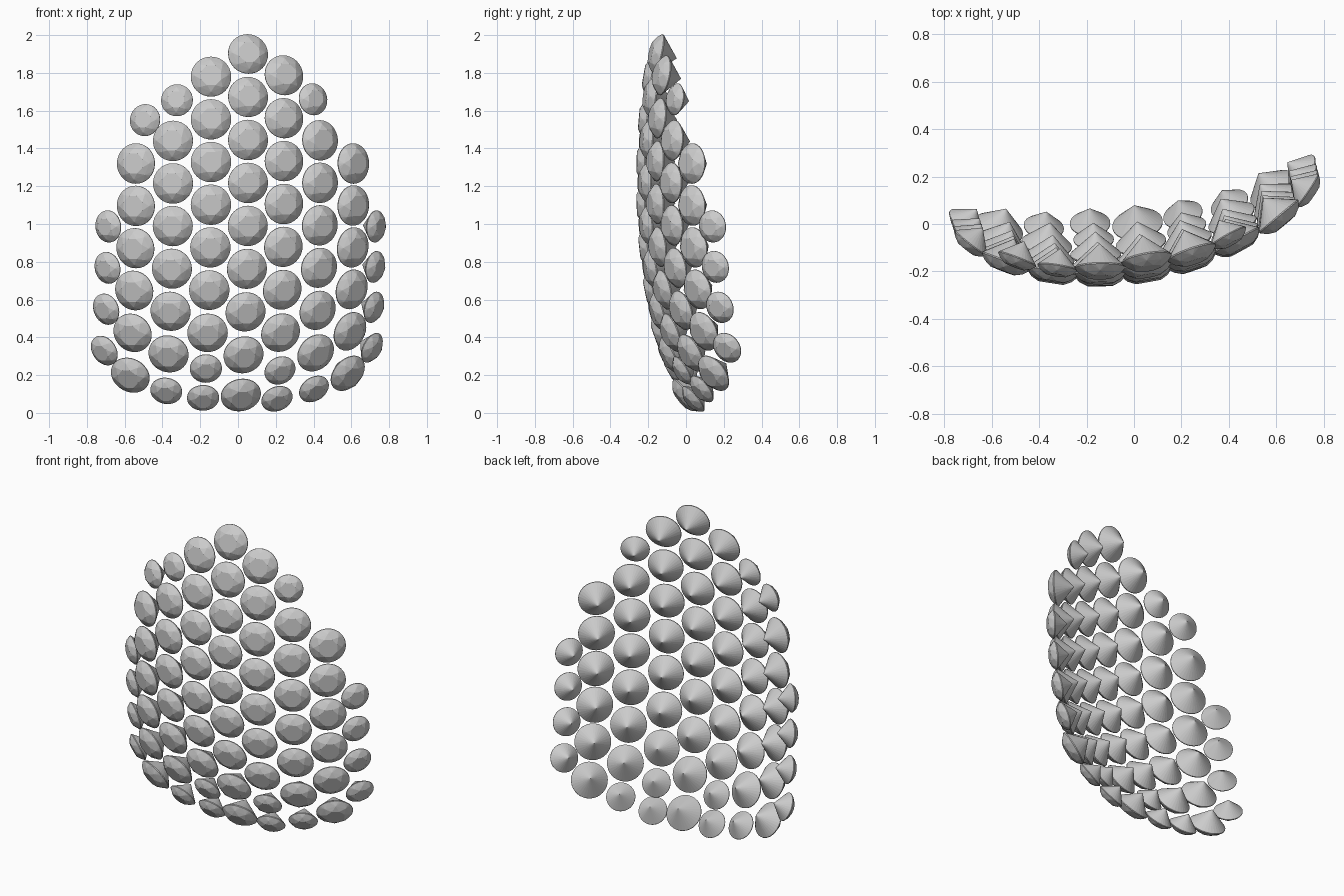
import bpy, bmesh, math
from mathutils import Vector, Matrix

if "Cube" in bpy.data.objects:
    bpy.data.objects.remove(bpy.data.objects["Cube"])


def ring(n, r, h, off=0.0):
    return [(r * math.cos((i + off) * math.tau / n), r * math.sin((i + off) * math.tau / n), h)
            for i in range(n)]


# Unit round-cut stone: octagonal table, kite crown, round girdle, pointed back
def stone_mesh():
    bm = bmesh.new()
    pts = ring(8, 0.54, 0.40, 0.5) + ring(8, 0.80, 0.25) + ring(32, 1.0, 0.03) \
        + ring(32, 1.0, -0.02) + [(0, 0, -0.95)]
    for p in pts:
        bm.verts.new(p)
    bmesh.ops.convex_hull(bm, input=bm.verts[:])
    bmesh.ops.dissolve_limit(bm, angle_limit=0.01, verts=bm.verts[:], edges=bm.edges[:])
    bmesh.ops.recalc_face_normals(bm, faces=bm.faces[:])
    me = bpy.data.meshes.new("round_cut_stone")
    bm.to_mesh(me)
    bm.free()
    return me


STONE = stone_mesh()
BIG, SMALL = 0.107, 0.085

# Vertical curve of the shell: (z, setback in y, pitch in degrees)
CURVE = [(0.05, 0.24, -40), (0.2, 0.17, -31), (0.4, 0.10, -20), (0.6, 0.055, -13),
         (0.8, 0.025, -8), (1.0, 0.007, -4), (1.25, 0.0, 0), (1.55, 0.015, 5),
         (1.78, 0.04, 10), (1.95, 0.07, 14)]


def shell(z):
    for (z0, d0, p0), (z1, d1, p1) in zip(CURVE, CURVE[1:]):
        if z <= z1:
            t = (z - z0) / (z1 - z0)
            return d0 + (d1 - d0) * t, p0 + (p1 - p0) * t
    return CURVE[-1][1:]


def place(name, x, z, r, yaw, y0):
    d, p = shell(z)
    y = y0 + d * (1 - 0.3 * min(1, abs(yaw) / 40))
    a, p = math.radians(yaw), math.radians(p)
    n = Vector((math.sin(a) * math.cos(p), -math.cos(a) * math.cos(p), math.sin(p)))
    ob = bpy.data.objects.new(name, STONE)
    ob.matrix_world = Matrix.Translation((x, y, z)) @ n.to_track_quat('Z', 'Y').to_matrix().to_4x4() \
        @ Matrix.Scale(r, 4)
    bpy.context.collection.objects.link(ob)


# Columns: name, x, yaw, y, top z, count, step, radius, extra stones (x, z, radius)
COLUMNS = [
    ("outer_left", -0.685, -38, -0.085, 0.987, 4, 0.219, SMALL, []),
    ("far_left", -0.54, -21, -0.16, 1.32, 6, 0.224, BIG, [(-0.492, 1.55, SMALL)]),
    ("mid_left", -0.344, -9, -0.207, 1.44, 6, 0.2255, BIG,
     [(-0.323, 1.655, SMALL), (-0.38, 0.117, SMALL)]),
    ("near_left", -0.143, 1, -0.222, 1.78, 7, 0.226, BIG,
     [(-0.17, 0.235, SMALL), (-0.185, 0.08, SMALL)]),
    ("centre", 0.053, 10, -0.203, 1.90, 8, 0.2275, BIG, [(0.015, 0.095, BIG)]),
    ("near_right", 0.243, 19, -0.156, 1.787, 7, 0.227, BIG,
     [(0.222, 0.225, SMALL), (0.206, 0.075, SMALL)]),
    ("mid_right", 0.434, 29, -0.075, 1.443, 6, 0.225, BIG,
     [(0.397, 1.66, SMALL), (0.402, 0.127, SMALL)]),
    ("far_right", 0.61, 40, 0.03, 1.32, 6, 0.222, BIG, []),
    ("outer_right", 0.73, 56, 0.135, 0.987, 4, 0.214, SMALL, []),
]

for name, x, yaw, y0, top, count, step, r, extras in COLUMNS:
    for i in range(count):
        z = top - i * step
        place(f"stone_{name}_{i + 1}", x - 0.03 * max(0, 1.2 - z) ** 2, z, r, yaw, y0)
    for k, (ex, ez, er) in enumerate(extras):
        place(f"stone_{name}_end_{k + 1}", ex, ez, er, yaw, y0)
